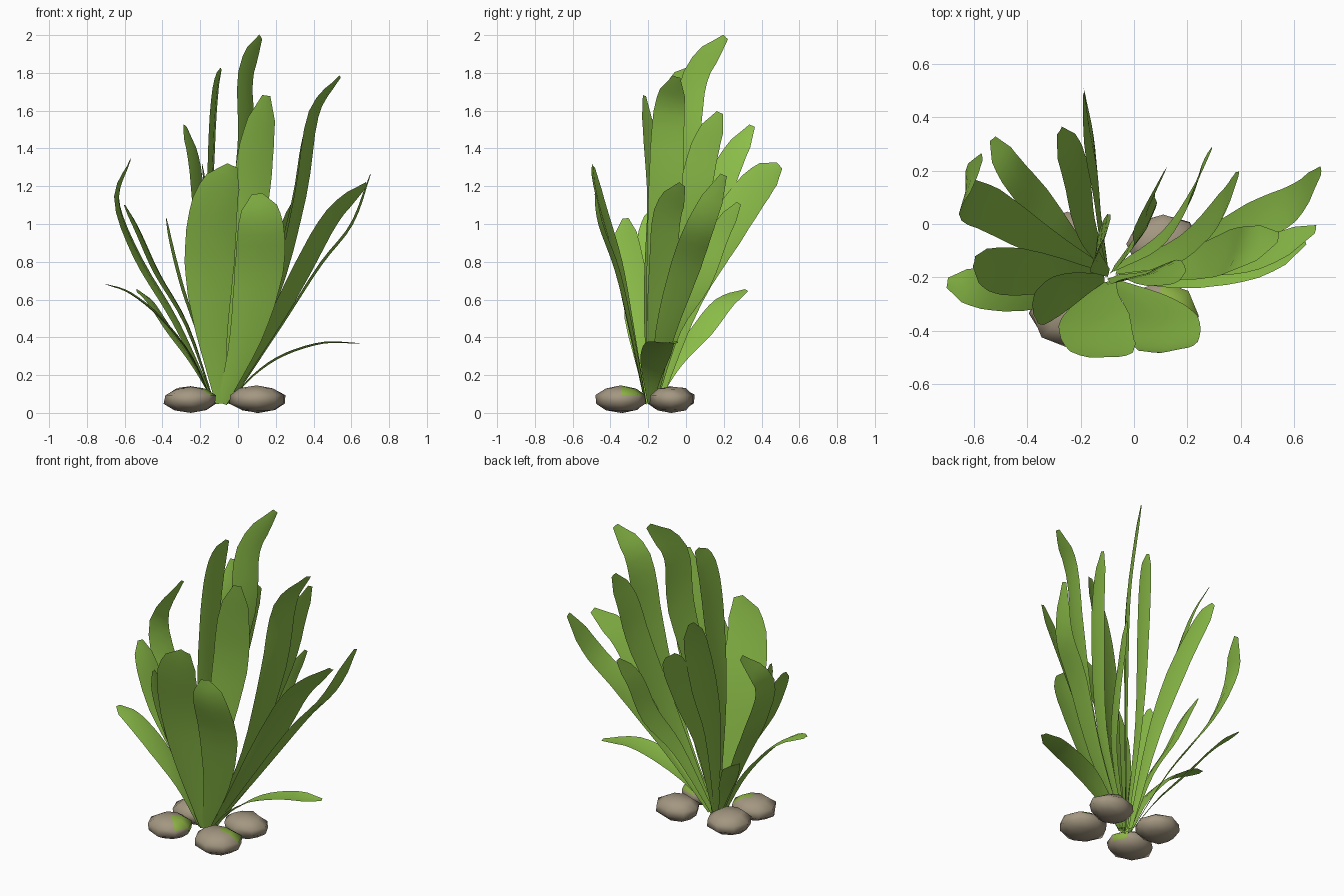
import bpy, bmesh, math
from mathutils import Vector, noise

if "Cube" in bpy.data.objects:
    bpy.data.objects.remove(bpy.data.objects["Cube"])


def material(name, rgb):
    m = bpy.data.materials.new(name)
    m.diffuse_color = (*rgb, 1)
    m.use_nodes = True
    m.node_tree.nodes["Principled BSDF"].inputs["Base Color"].default_value = m.diffuse_color
    return m


GREEN = material("leaf green", (0.26, 0.51, 0.065))
STONE = material("stone tan", (0.37, 0.31, 0.22))
MOSS = material("moss green", (0.27, 0.45, 0.06))
PROFILE = [0.2, 0.42, 0.66, 0.87, 1.0, 1.0, 0.92, 0.74, 0.22]  # relative width, root to tip


def finish(bm, name, mats):
    me = bpy.data.meshes.new(name)
    bm.to_mesh(me)
    bm.free()
    for m in mats:
        me.materials.append(m)
    for p in me.polygons:
        p.use_smooth = True
    ob = bpy.data.objects.new(name, me)
    bpy.context.collection.objects.link(ob)
    return ob


def spline(pts, t):
    """Catmull-Rom through the points, t in 0..1"""
    p = [2 * pts[0] - pts[1]] + pts + [2 * pts[-1] - pts[-2]]
    s = min(t, 0.99999) * (len(pts) - 1)
    i = int(s)
    u = s - i
    a, b, c, d = p[i:i + 4]
    return 0.5 * (2 * b + (c - a) * u + (2 * a - 5 * b + 4 * c - d) * u * u
                  + (3 * b - a - 3 * c + d) * u ** 3)


def leaf(name, width, turn, *points, end_turn=None, steps=16):
    """Ribbon along a spline; turn is the compass angle of its width"""
    end_turn = turn if end_turn is None else end_turn
    tip = Vector(points[-1])
    base = Vector((-0.09, -0.19, 0.05)) + Vector((tip.x, tip.y + 0.1, 0)) * 0.06
    pts = [base] + [Vector(p) for p in points]
    bm = bmesh.new()
    rows = []
    for k in range(steps + 1):
        t = k / steps
        c = spline(pts, t)
        tan = (spline(pts, min(t + 0.02, 1)) - spline(pts, max(t - 0.02, 0))).normalized()
        a = math.radians(turn + (end_turn - turn) * t)
        side = Vector((math.cos(a), math.sin(a), 0))
        side = (side - tan * side.dot(tan)).normalized()
        s = t * (len(PROFILE) - 1)
        i = min(int(s), len(PROFILE) - 2)
        w = width * (PROFILE[i] + (PROFILE[i + 1] - PROFILE[i]) * (s - i)) / 2
        dip = side.cross(tan) * w * 0.12
        rows.append([bm.verts.new(c - side * w), bm.verts.new(c + dip), bm.verts.new(c + side * w)])
    for r, q in zip(rows, rows[1:]):
        for j in range(2):
            bm.faces.new((r[j], r[j + 1], q[j + 1], q[j]))
    return finish(bm, name, [GREEN])


# Tall middle leaves
leaf("tall_leaf_back", 0.17, 60, (-.04, -.12, .8), (.04, -.01, 1.4), (.04, .05, 1.78), (.12, .21, 1.99))
leaf("tall_leaf_left", 0.16, 77, (-.15, -.13, .8), (-.14, -.08, 1.4), (-.12, -.04, 1.7), (-.09, .02, 1.82))
leaf("tall_leaf_front", 0.21, 20, (-.02, -.2, .6), (.06, -.17, 1.1), (.10, -.19, 1.42), (.15, -.22, 1.68))
leaf("tall_leaf_right", 0.19, 70, (.19, -.15, .6), (.33, -.11, 1.15), (.40, -.09, 1.58), (.54, -.05, 1.78))
leaf("tall_leaf_right_back", 0.17, 76, (.16, -.1, .6), (.30, .03, 1.1), (.35, .1, 1.4), (.39, .18, 1.59))

# Broad front leaves
leaf("broad_leaf_front_left", 0.27, 10, (-.14, -.29, .45), (-.15, -.36, .8), (-.12, -.45, 1.12), (-.03, -.49, 1.31))
leaf("broad_leaf_front_right", 0.26, 5, (.04, -.28, .4), (.11, -.36, .75), (.12, -.45, 1.0), (.10, -.48, 1.16))

# Back leaves
leaf("back_leaf_long", 0.20, 90, (-.13, .02, .6), (-.15, .2, .95), (-.18, .37, 1.2), (-.19, .495, 1.31))
leaf("back_leaf_left", 0.17, 68, (-.17, -.03, .65), (-.20, .1, 1.0), (-.23, .23, 1.32), (-.28, .35, 1.52))
leaf("back_leaf_right", 0.12, 70, (.10, -.06, .45), (.2, .08, .7), (.24, .18, .95), (.29, .28, 1.11))

# Leaves spreading right
leaf("right_leaf_upper", 0.16, 85, (.2, -.11, .42), (.43, .0, .78), (.6, .08, 1.0), (.70, .2, 1.26))
leaf("right_leaf_wide", 0.18, 54, (.14, -.16, .38), (.34, -.12, .76), (.5, -.1, 1.04), (.68, -.02, 1.21))
leaf("right_leaf_low", 0.16, 85, (.08, -.18, .2), (.24, -.16, .31), (.45, -.13, .375), (.64, -.06, .37))

# Leaves spreading left
leaf("left_leaf_twisted", 0.17, 65, (-.33, -.07, .48), (-.53, .05, .82), (-.64, .11, 1.12), (-.57, .25, 1.34), end_turn=85)
leaf("left_leaf_upper", 0.18, 80, (-.27, -.19, .46), (-.43, -.18, .74), (-.53, -.17, .96), (-.60, -.14, 1.1))
leaf("left_leaf_front", 0.15, 97, (-.2, -.23, .38), (-.29, -.27, .65), (-.35, -.31, .88), (-.38, -.32, 1.03))
leaf("left_leaf_low", 0.17, 92, (-.25, -.22, .3), (-.41, -.24, .5), (-.57, -.24, .63), (-.70, -.22, .68))
leaf("left_leaf_back_low", 0.13, 74, (-.24, -.06, .26), (-.36, .08, .43), (-.46, .2, .58), (-.53, .32, .65))


def rock(name, loc, size, moss):
    """Low faceted pebble; faces near the moss point turn green"""
    bm = bmesh.new()
    bmesh.ops.create_uvsphere(bm, u_segments=8, v_segments=5, radius=1)
    for v in bm.verts:
        k = 1.0 + 0.12 * noise.noise(v.co * 1.3 + Vector(loc) * 9)
        v.co = Vector((v.co.x * size[0], v.co.y * size[1], v.co.z * size[2])) * k + Vector(loc)
    if moss:
        for f in bm.faces:
            if (f.calc_center_median() - Vector(moss)).length < 0.065:
                f.material_index = 1
    low = min(v.co.z for v in bm.verts)
    for v in bm.verts:
        v.co.z -= low
    return finish(bm, name, [STONE, MOSS])


# Rocks around the root
rock("rock_back_left", (-.25, -.085, .075), (.135, .13, .07), None)
rock("rock_back_right", (.11, -.075, .075), (.145, .12, .07), None)
rock("rock_front_left", (-.25, -.335, .075), (.14, .13, .07), (-.15, -.33, .12))
rock("rock_front_right", (.10, -.345, .075), (.15, .135, .072), (.17, -.30, .13))
